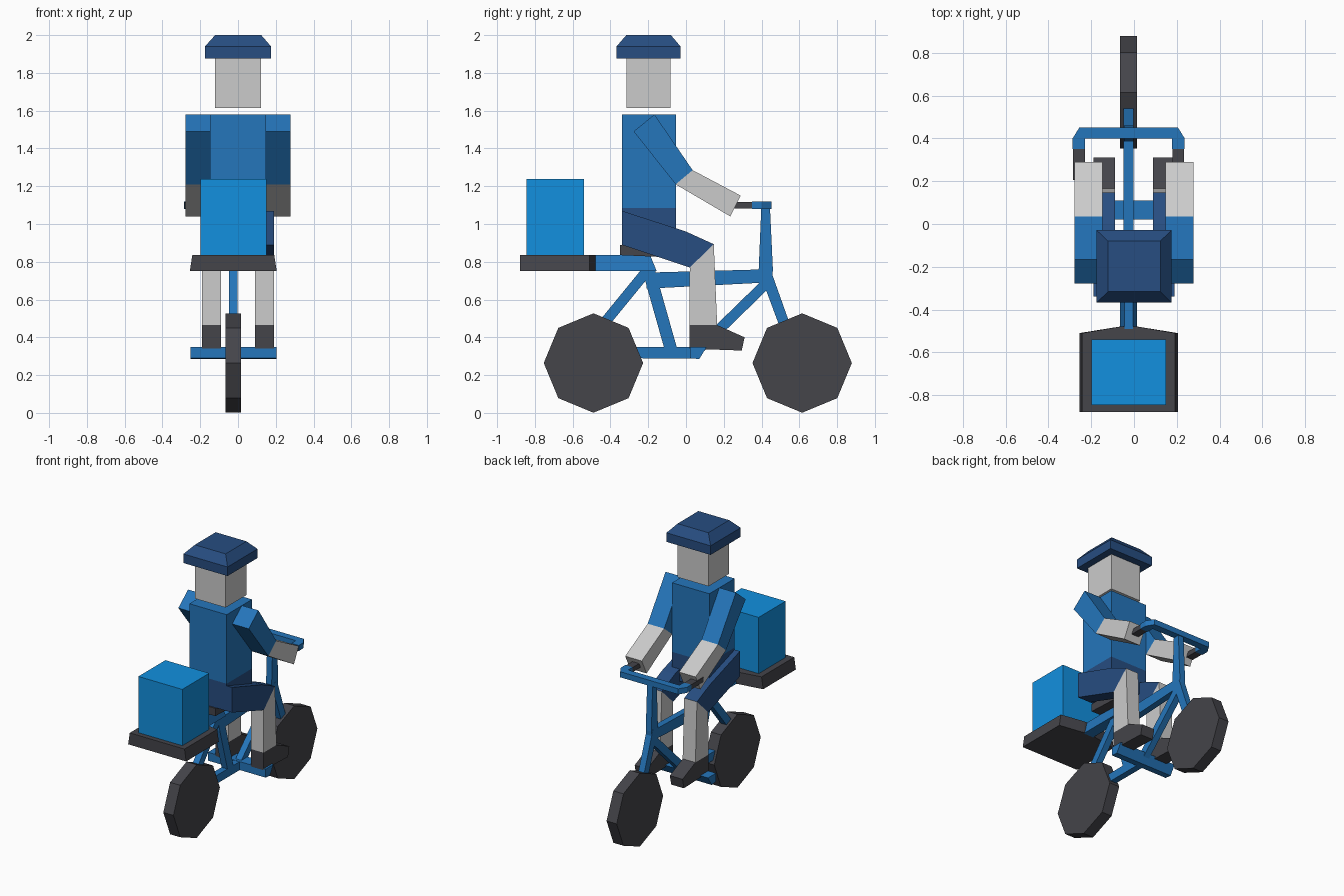
import bpy, bmesh, math
from mathutils import Vector

if "Cube" in bpy.data.objects:
    bpy.data.objects.remove(bpy.data.objects["Cube"])

CX = -0.025  # bike centre line


def material(name, rgb):
    m = bpy.data.materials.new(name)
    m.diffuse_color = (*rgb, 1)
    m.use_nodes = True
    m.node_tree.nodes["Principled BSDF"].inputs["Base Color"].default_value = m.diffuse_color
    return m


BLUE = material("frame_blue", (0.018, 0.18, 0.50))
NAVY = material("navy", (0.02, 0.075, 0.22))
SKY = material("box_blue", (0.006, 0.28, 0.74))
DARK = material("charcoal", (0.058, 0.058, 0.068))


def loft(name, rings, mat=None):
    """Solid between pairs of equal-sized outlines."""
    bm = bmesh.new()
    for lo, hi in rings:
        a = [bm.verts.new(p) for p in lo]
        b = [bm.verts.new(p) for p in hi]
        n = len(a)
        bm.faces.new(a)
        bm.faces.new(b[::-1])
        for i in range(n):
            bm.faces.new((a[i], b[i], b[(i + 1) % n], a[(i + 1) % n]))
    bmesh.ops.recalc_face_normals(bm, faces=bm.faces)
    me = bpy.data.meshes.new(name)
    bm.to_mesh(me)
    bm.free()
    ob = bpy.data.objects.new(name, me)
    bpy.context.collection.objects.link(ob)
    if mat:
        me.materials.append(mat)
    return ob


def side(name, yz, spans, mat=None):
    """Side profile (y, z) extruded over one or more x spans."""
    return loft(name, [([(x0, y, z) for y, z in yz], [(x1, y, z) for y, z in yz])
                       for x0, x1 in spans], mat)


def plan(name, xy, z0, z1, mat=None):
    """Plan outline (x, y) extruded upward."""
    return loft(name, [([(x, y, z0) for x, y in xy], [(x, y, z1) for x, y in xy])], mat)


def rect(x0, x1, y0, y1):
    return [(x0, y0), (x1, y0), (x1, y1), (x0, y1)]


def pair(a, b):
    return [(a, b), (-b, -a)]


def strut(name, p, q, w0, w1=None):
    """Flat-sided frame tube from p to q in the side plane."""
    p, q = Vector(p), Vector(q)
    d = (q - p).normalized()
    n = Vector((-d.y, d.x))
    w1 = w1 or w0
    side(name, [p + n * w0 / 2, p - n * w0 / 2, q - n * w1 / 2, q + n * w1 / 2],
         [(CX - 0.023, CX + 0.023)], BLUE)


# Wheels: plain octagonal discs
for name, y in (("rear_wheel", -0.49), ("front_wheel", 0.615)):
    ring = [(y + 0.263 * math.cos(i * math.pi / 4), 0.264 + 0.263 * math.sin(i * math.pi / 4))
            for i in range(8)]
    side(name, ring, [(CX - 0.04, CX + 0.04)], DARK)

# Frame tubes
strut("seat_tube", (-0.205, 0.78), (-0.075, 0.32), 0.065)
strut("seat_stay", (-0.20, 0.76), (-0.47, 0.43), 0.055)
strut("chain_stay", (-0.40, 0.32), (0.06, 0.318), 0.06)
strut("top_tube", (-0.21, 0.70), (0.42, 0.725), 0.085, 0.07)
strut("down_tube", (0.43, 0.69), (0.05, 0.32), 0.055)
strut("fork", (0.415, 0.76), (0.535, 0.43), 0.06, 0.055)
side("steering_post", [(0.40, 1.12), (0.443, 1.12), (0.46, 0.76), (0.455, 0.68),
                       (0.41, 0.66), (0.385, 0.76)], [(CX - 0.022, CX + 0.022)], BLUE)
side("pedal_bar", [(0.02, 0.35), (0.11, 0.35), (0.07, 0.285), (0.02, 0.29)],
     [(-0.252, 0.204)], BLUE)

# Rack beam with bevelled upper sides
loft("rack_beam", [([(x, y, 0.75) for x, y in rect(CX - 0.04, CX + 0.04, -0.49, -0.155)],
                    [(x, y, 0.835) for x, y in rect(CX - 0.02, CX + 0.02, -0.49, -0.19)])], BLUE)

# Cargo tray, slightly wider at the base, and the box on it
tray = [(-1, -0.88), (1, -0.88), (1, -0.51), (0.19, -0.48), (-0.19, -0.48), (-1, -0.51)]
loft("cargo_tray", [([(CX + 0.23 * x, y, 0.75) for x, y in tray],
                     [(CX + 0.217 * x, y, 0.835) for x, y in tray])], DARK)
plan("cargo_box", rect(-0.198, 0.15, -0.845, -0.54), 0.834, 1.238, SKY)

# Saddle
side("saddle", [(-0.35, 0.89), (-0.35, 0.835), (-0.12, 0.825), (-0.06, 0.89)],
     [(CX - 0.09, CX + 0.09)], DARK)

# Handlebar and grips
outer = [(0.262, 0.35), (0.262, 0.40), (0.23, 0.452)]
inner = [(0.203, 0.40), (0.203, 0.35)]
half = outer + [(-x, y) for x, y in outer[::-1]]
back = [(-x, y) for x, y in inner[::-1]] + inner
plan("handlebar", [(CX + x, y) for x, y in half + back], 1.08, 1.12, BLUE)
side("handlebar_grips", [(0.205, 1.083), (0.35, 1.083), (0.35, 1.117), (0.205, 1.117)],
     [(CX - 0.259, CX - 0.205), (CX + 0.205, CX + 0.259)], DARK)

# Rider torso and hips
plan("torso", rect(-0.148, 0.148, -0.34, -0.053), 1.085, 1.58, BLUE)
side("hips", [(-0.34, 1.085), (-0.34, 0.89), (-0.053, 0.89), (-0.053, 1.085)],
     [(-0.148, 0.148)], NAVY)

# Legs and shoes
LEG = pair(0.089, 0.19)
side("thighs", [(-0.34, 1.07), (-0.34, 0.89), (0.02, 0.77), (0.147, 0.893), (0.0, 0.96)], LEG, NAVY)
side("lower_legs", [(0.02, 0.77), (0.018, 0.465), (0.165, 0.465), (0.147, 0.893)], LEG)
side("shoes", [(0.018, 0.465), (0.018, 0.34), (0.295, 0.33), (0.31, 0.40), (0.165, 0.465)], LEG, DARK)

# Arms
ARM = pair(0.148, 0.279)
side("upper_arms", [(-0.277, 1.49), (-0.167, 1.58), (0.035, 1.285), (-0.055, 1.21)], ARM, BLUE)
side("forearms", [(0.035, 1.285), (0.29, 1.15), (0.235, 1.04), (-0.055, 1.21)], ARM)

# Head and cap
plan("head", rect(-0.121, 0.123, -0.316, -0.082), 1.615, 1.88)
brim = rect(-0.175, 0.175, -0.368, -0.029)
crown = rect(-0.121, 0.123, -0.316, -0.08)
plan("cap_band", brim, 1.875, 1.94, NAVY)
loft("cap_crown", [([(x, y, 1.94) for x, y in brim], [(x, y, 2.0) for x, y in crown])], NAVY)
